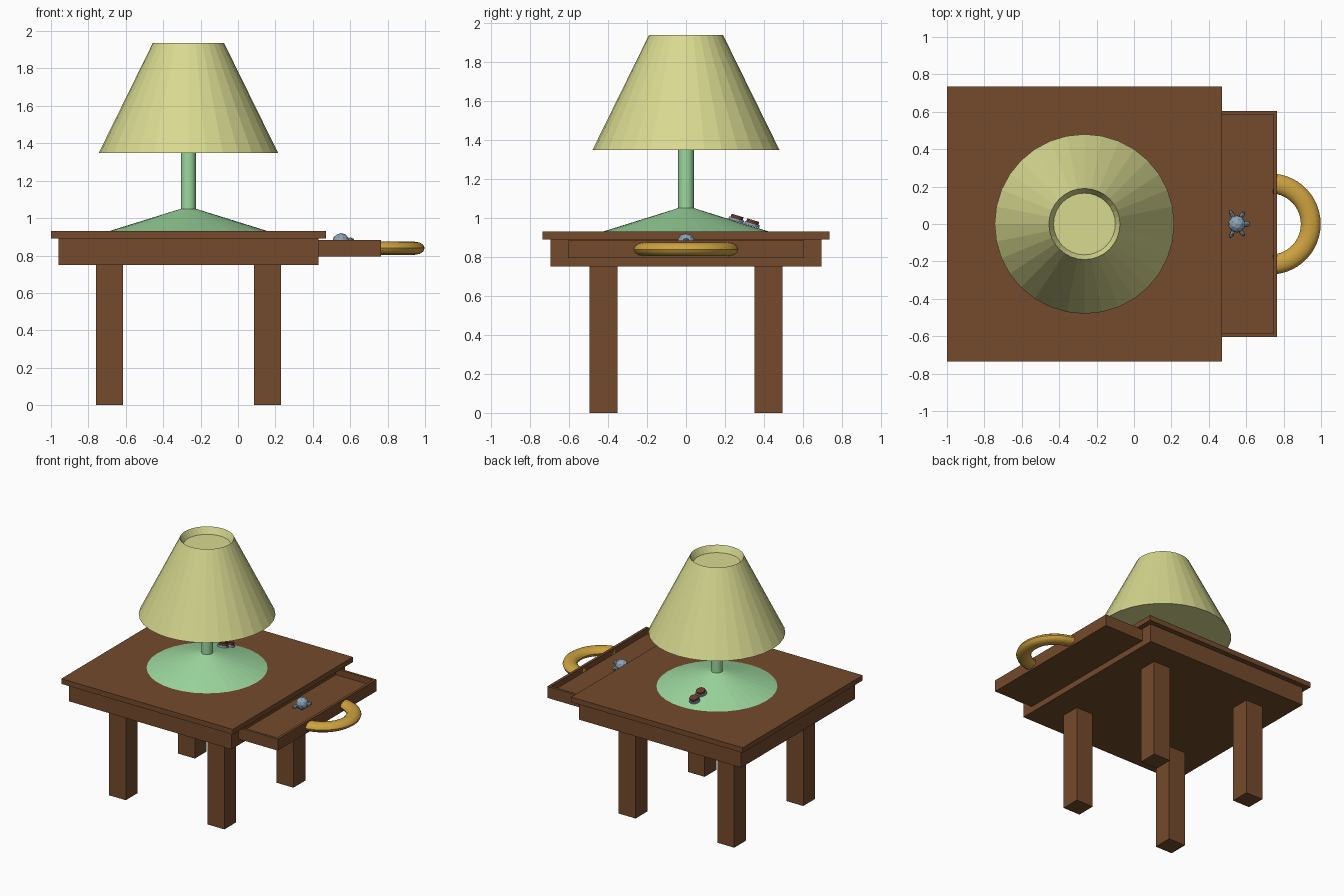
import bpy, bmesh, math
from mathutils import Vector, Matrix

if "Cube" in bpy.data.objects:
    bpy.data.objects.remove(bpy.data.objects["Cube"])


def mat(name, col):
    m = bpy.data.materials.new(name)
    m.diffuse_color = (*col, 1)
    m.use_nodes = True
    m.node_tree.nodes["Principled BSDF"].inputs["Base Color"].default_value = m.diffuse_color
    return m


WOOD = mat("brown wood", (0.175, 0.069, 0.025))
SHADE = mat("pale yellow", (0.69, 0.70, 0.28))
GREEN = mat("mint green", (0.34, 0.69, 0.35))
GOLD = mat("gold", (0.62, 0.36, 0.05))
STEEL = mat("blue grey", (0.26, 0.37, 0.48))
RED = mat("red brown", (0.15, 0.04, 0.022))


def finish(name, bm, material, smooth=None):
    bmesh.ops.recalc_face_normals(bm, faces=bm.faces)
    me = bpy.data.meshes.new(name)
    bm.to_mesh(me)
    bm.free()
    me.materials.append(material)
    ob = bpy.data.objects.new(name, me)
    bpy.context.collection.objects.link(ob)
    if smooth:
        bpy.ops.object.select_all(action='DESELECT')
        ob.select_set(True)
        bpy.context.view_layer.objects.active = ob
        bpy.ops.object.shade_smooth_by_angle(angle=math.radians(smooth))
    return ob


def add_box(bm, x, y, z):
    c = Vector(((x[0] + x[1]) / 2, (y[0] + y[1]) / 2, (z[0] + z[1]) / 2))
    size = (x[1] - x[0], y[1] - y[0], z[1] - z[0])
    return bmesh.ops.create_cube(bm, size=1, matrix=Matrix.Translation(c) @ Matrix.Diagonal((*size, 1)))


def box(name, x, y, z):
    bm = bmesh.new()
    add_box(bm, x, y, z)
    return finish(name, bm, WOOD)


def lathe(name, profile, material, centre, n=32, smooth=None):
    """Revolve (radius, z) points; both ends are capped."""
    bm = bmesh.new()
    rings = [[bm.verts.new((centre[0] + r * math.cos(2 * math.pi * i / n),
                            centre[1] + r * math.sin(2 * math.pi * i / n), z))
              for i in range(n)] for r, z in profile]
    for a, b in zip(rings, rings[1:]):
        for i in range(n):
            j = (i + 1) % n
            bm.faces.new((a[i], a[j], b[j], b[i]))
    bm.faces.new(rings[0][::-1])
    bm.faces.new(rings[-1])
    return finish(name, bm, material, smooth)


def blob(bm, loc, scale, sub=1, rot=0):
    bmesh.ops.create_icosphere(bm, subdivisions=sub, radius=1,
                               matrix=Matrix.Translation(loc) @ Matrix.Rotation(rot, 4, 'Z')
                               @ Matrix.Diagonal((*scale, 1)))


# Table
box("table_top", (-1.0, 0.47), (-0.735, 0.735), (0.89, 0.93))
box("apron", (-0.96, 0.43), (-0.695, 0.695), (0.75, 0.89))
for xn, x in (("left", (-0.76, -0.615)), ("right", (0.085, 0.23))):
    for yn, y in (("front", (-0.495, -0.35)), ("back", (0.35, 0.495))):
        box(f"{yn}_{xn}_leg", x, y, (0, 0.752))

# Open drawer: a box with its top face inset and sunk
bm = bmesh.new()
add_box(bm, (0.33, 0.765), (-0.605, 0.605), (0.795, 0.884))
bm.faces.ensure_lookup_table()
top = max(bm.faces, key=lambda f: f.calc_center_median().z)
bmesh.ops.inset_region(bm, faces=[top], thickness=0.028)
bmesh.ops.translate(bm, verts=list(bmesh.ops.extrude_discrete_faces(bm, faces=[top])["faces"][0].verts),
                    vec=(0, 0, -0.045))
finish("drawer", bm, WOOD)

# Handle: half of a flattened ring, its ends buried in the drawer front
bm = bmesh.new()
n, k = 24, 12
rings = []
for i in range(n + 1):
    a = math.radians(-85 + 170 * i / n)
    ring = []
    for j in range(k):
        t = 2 * math.pi * j / k
        r = 0.217 + 0.053 * math.cos(t)
        ring.append(bm.verts.new((0.728 + r * math.cos(a), r * math.sin(a), 0.839 + 0.035 * math.sin(t))))
    rings.append(ring)
for a, b in zip(rings, rings[1:]):
    for j in range(k):
        bm.faces.new((a[j], a[(j + 1) % k], b[(j + 1) % k], b[j]))
bm.faces.new(rings[0])
bm.faces.new(rings[-1])
finish("drawer_handle", bm, GOLD, 40)

# Lamp
C = (-0.265, 0)
lathe("lamp_base", [(0.425, 0.93), (0.04, 1.05)], GREEN, C)
lathe("lamp_post", [(0.04, 1.04), (0.04, 1.36)], GREEN, C, 32, 40)
lathe("lamp_shade", [(0.48, 1.347), (0.19, 1.937), (0.165, 1.887)], SHADE, C)

# Small turtle-like trinket in the drawer
bm = bmesh.new()
blob(bm, (0.55, 0, 0.875), (0.046, 0.046, 0.045), 2)
blob(bm, (0.602, 0, 0.88), (0.022, 0.018, 0.018))
for s in (-1, 1):
    blob(bm, (0.575, 0.045 * s, 0.862), (0.026, 0.012, 0.016), 1, 0.9 * s)
    blob(bm, (0.525, 0.05 * s, 0.862), (0.03, 0.012, 0.016), 1, -1.1 * s)
finish("drawer_trinket", bm, STEEL)

# Pair of lenses lying on the sloping lamp base
tilt = Matrix.Translation((-0.31, 0.298, 0.978)) @ Matrix.Rotation(-0.29, 4, 'X')
for name, r, h, z, m in (("lens_frame", 0.04, 0.014, 0, STEEL), ("lens", 0.032, 0.02, 0.013, RED)):
    for side, s in (("inner", -1), ("outer", 1)):
        bm = bmesh.new()
        bmesh.ops.create_cone(bm, cap_ends=True, segments=16, radius1=r, radius2=r, depth=h,
                              matrix=tilt @ Matrix.Translation((0, 0.042 * s, z)))
        finish(f"{side}_{name}", bm, m)
